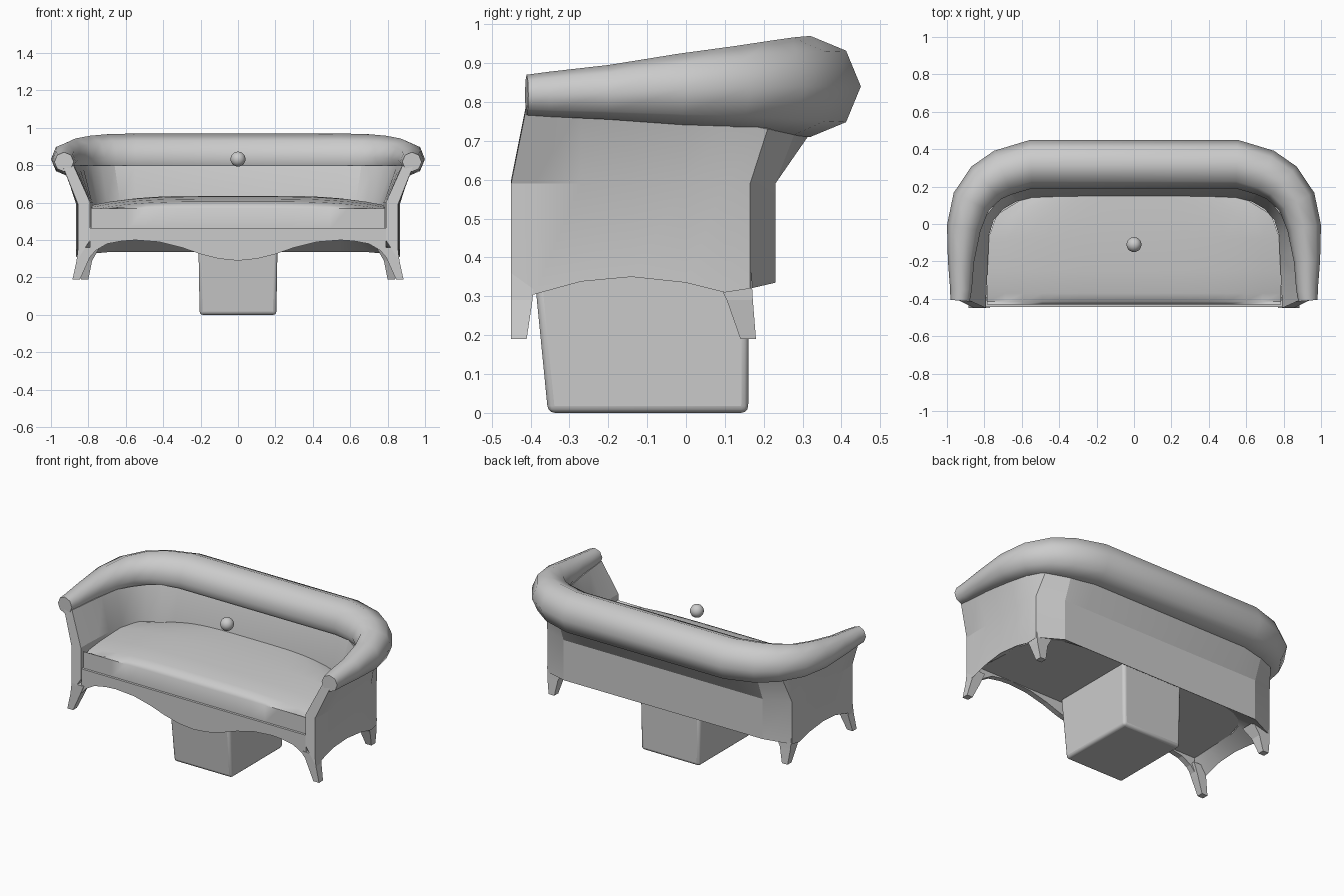
import bpy, bmesh, math
from mathutils import Vector

if "Cube" in bpy.data.objects:
    bpy.data.objects.remove(bpy.data.objects["Cube"])


def make(name, verts, faces, angle=None, bevel=0, segs=3):
    me = bpy.data.meshes.new(name)
    me.from_pydata([tuple(v) for v in verts], [], faces)
    bm = bmesh.new()
    bm.from_mesh(me)
    bmesh.ops.recalc_face_normals(bm, faces=bm.faces)
    bm.to_mesh(me)
    bm.free()
    ob = bpy.data.objects.new(name, me)
    bpy.context.collection.objects.link(ob)
    if bevel:
        m = ob.modifiers.new("bevel", 'BEVEL')
        m.width, m.segments = bevel, segs
    if angle:
        bpy.ops.object.select_all(action='DESELECT')
        ob.select_set(True)
        bpy.context.view_layer.objects.active = ob
        bpy.ops.object.shade_smooth_by_angle(angle=math.radians(angle))
    return ob


def loft(name, rings, angle=None):
    """Skin closed rings into a capped solid."""
    n = len(rings[0])
    verts = [v for r in rings for v in r]
    faces = [(k * n + i, k * n + (i + 1) % n, (k + 1) * n + (i + 1) % n, (k + 1) * n + i)
             for k in range(len(rings) - 1) for i in range(n)]
    faces += [tuple(range(n)), tuple(range(len(verts) - n, len(verts)))]
    return make(name, verts, faces, angle)


def rect(x0, x1, y0, y1, z):
    return [(x0, y0, z), (x1, y0, z), (x1, y1, z), (x0, y1, z)]


def flip(ring):
    return [(-v[0], v[1], v[2]) for v in ring]


# Rolled top rail: centre x, y, z and radius from the right arm tip to the back
half = [(.93, -.41, .818, .052), (.925, -.35, .82, .058), (.925, -.2, .825, .07),
        (.91, -.02, .833, .091), (.87, .12, .838, .105), (.79, .22, .84, .118),
        (.70, .275, .84, .126), (.55, .32, .84, .13)]
path = half + [(-p[0],) + p[1:] for p in reversed(half)]
rings = []
for i, (x, y, z, r) in enumerate(path):
    a, b = path[max(i - 1, 0)], path[min(i + 1, len(path) - 1)]
    t = Vector((b[0] - a[0], b[1] - a[1], 0)).normalized()
    nrm = Vector((t.y, -t.x, 0))
    rings.append([Vector((x, y, z)) + nrm * r * math.cos(k * math.pi / 4)
                  + Vector((0, 0, r * math.sin(k * math.pi / 4))) for k in range(8)])
loft("rolled_top_rail", rings, 50)

# Wrap-around arm and back shell:
# outer x, y, bottom z | outer top x, y, z | inner seat x, y | inner top x, y
stations = [(.855, -.45, .30, .935, -.41, .79, .79, -.45, .88, -.41),
            (.86, -.39, .305, .935, -.37, .79, .79, -.38, .875, -.37),
            (.86, -.27, .338, .93, -.27, .79, .785, -.28, .865, -.27),
            (.865, -.14, .35, .925, -.14, .78, .78, -.18, .85, -.15),
            (.865, 0, .335, .91, 0, .76, .775, -.06, .83, -.03),
            (.865, .10, .31, .885, .11, .75, .75, .02, .785, .05),
            (.86, .165, .32, .83, .21, .73, .70, .08, .73, .12),
            (.70, .23, .335, .70, .28, .72, .63, .12, .66, .17),
            (.55, .23, .335, .55, .32, .72, .55, .14, .55, .19)]
rings = [[(a, b, c), (a, b, .59), (d, e, f), (i, j, .80), (g, h, .60), (g, h, .40)]
         for a, b, c, d, e, f, g, h, i, j in stations]
loft("arm_and_back_shell", rings + [flip(r) for r in reversed(rings)], 20)

# Legs
front_leg = [rect(.77, .855, -.45, -.39, .36), rect(.80, .863, -.45, -.395, .29),
             rect(.845, .885, -.45, -.41, .19)]
back_leg = [rect(.74, .858, .07, .168, .36), rect(.78, .855, .105, .172, .29),
            rect(.80, .84, .14, .18, .19)]
for name, rs in (("front_leg", front_leg), ("back_leg", back_leg)):
    loft(name + "_right", rs)
    loft(name + "_left", [flip(r) for r in rs])

# Serpentine front rail
curve = [(.79, .31), (.76, .345), (.70, .38), (.62, .395), (.55, .40), (.42, .39),
         (.30, .36), (.20, .325), (.10, .30), (0, .29)]
prof = [(.79, .465)] + curve + [(-x, z) for x, z in reversed(curve[:-1])] + [(-.79, .465)]
loft("front_rail", [[(x, y, z) for x, z in prof] for y in (-.445, -.41)])

# Seat base closing the underside
seat_plan = [(.79, -.42), (.78, -.10), (.73, .07), (.57, .16)]
plan = seat_plan + [(-x, y) for x, y in reversed(seat_plan)]
loft("seat_base", [[(x, y, z) for x, y in plan] for z in (.40, .47)])

# Domed seat cushion: y, half width, crown height per row
rows = [(-.43, .785, .46), (-.43, .785, .57), (-.415, .785, .592), (-.37, .785, .606),
        (-.25, .785, .62), (-.08, .78, .632), (.05, .735, .637), (.15, .57, .637)]
cols = 16
verts, faces = [], []
for y, w, z in rows:
    for c in range(cols + 1):
        u = c / cols * 2 - 1
        verts.append((u * w, y, z - (.045 * u ** 4 if z > .58 else 0)))
n = cols + 1
for r in range(len(rows) - 1):
    for c in range(cols):
        faces.append((r * n + c, r * n + c + 1, (r + 1) * n + c + 1, (r + 1) * n + c))
make("seat_cushion", verts, faces, 50)

# Rounded storage box beneath the seat
box = rect(-.205, .205, -.355, .16, 0) + rect(-.212, .212, -.395, .163, .405)
make("under_seat_box", box, [(0, 1, 2, 3), (4, 5, 6, 7), (0, 1, 5, 4), (1, 2, 6, 5),
                             (2, 3, 7, 6), (3, 0, 4, 7)], 40, .018)

# Small floating ball
bpy.ops.mesh.primitive_uv_sphere_add(segments=20, ring_count=12, radius=.04,
                                     location=(0, -.11, .833))
bpy.context.object.name = "ball"
bpy.ops.object.shade_smooth()
